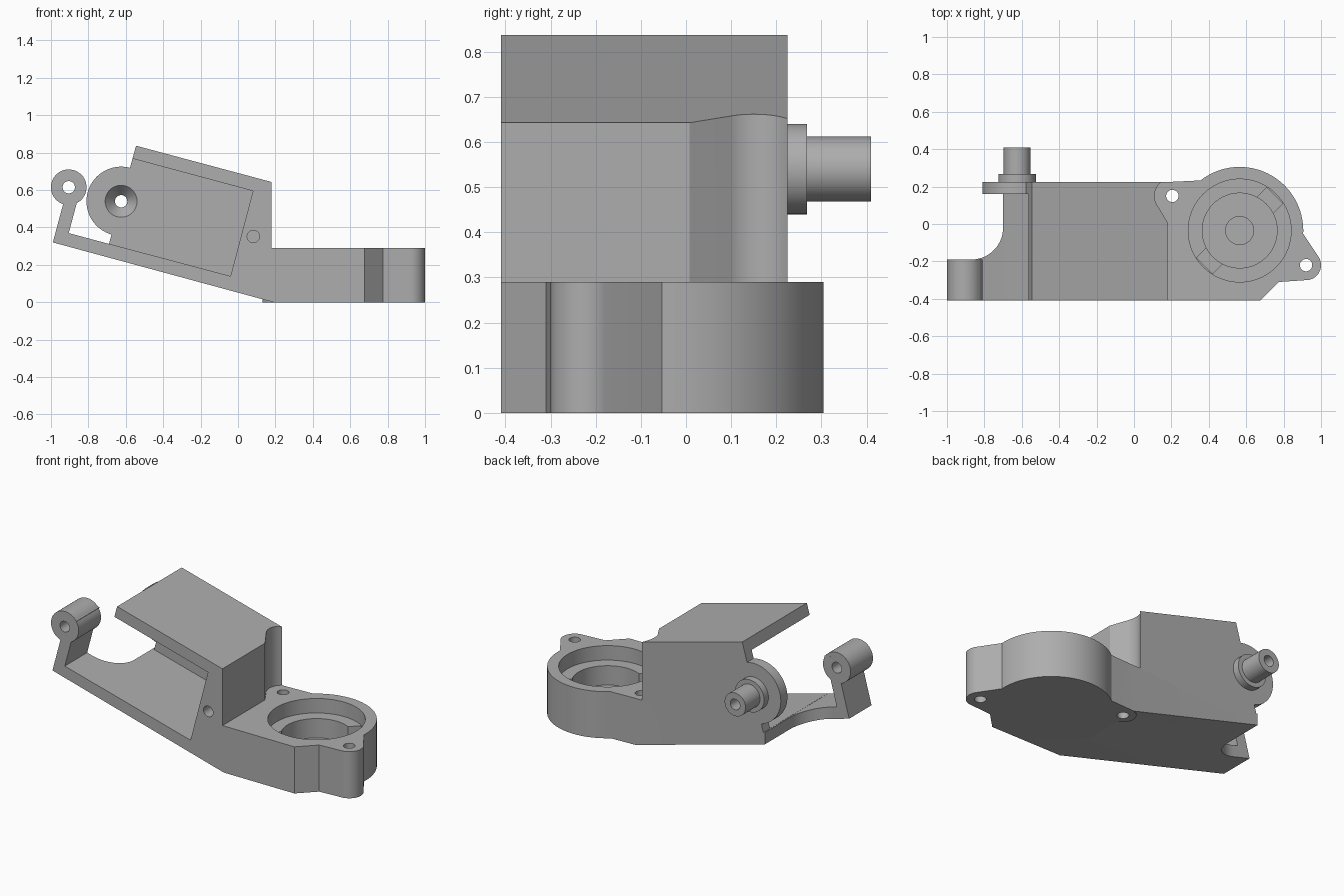
import bpy, bmesh, math
from mathutils import Vector

if "Cube" in bpy.data.objects:
    bpy.data.objects.remove(bpy.data.objects["Cube"], do_unlink=True)

grey = bpy.data.materials.new("plain grey")
grey.use_nodes = True
COLOUR = (0.42, 0.42, 0.42, 1)
grey.diffuse_color = COLOUR
grey.node_tree.nodes["Principled BSDF"].inputs["Base Color"].default_value = COLOUR


def arc(cx, cy, r, start, end, n=24):
    """Points on an arc, angles in degrees."""
    steps = [math.radians(start + (end - start) * i / n) for i in range(n + 1)]
    return [(cx + r * math.cos(a), cy + r * math.sin(a)) for a in steps]


def circle(c, r, n=64):
    return arc(*c, r, 0, 360, n)[:-1]


def loft(name, axis, sections):
    """Solid through (outline, level) sections along the y or z axis."""
    bm = bmesh.new()
    rings = []
    for outline, level in sections:
        rings.append([bm.verts.new((u, level, v) if axis == "y" else (u, v, level))
                      for u, v in outline])
    n = len(rings[0])
    for low, high in zip(rings, rings[1:]):
        for i in range(n):
            j = (i + 1) % n
            bm.faces.new((low[i], low[j], high[j], high[i]))
    bm.faces.new(rings[0][::-1])
    bm.faces.new(rings[-1])
    bmesh.ops.recalc_face_normals(bm, faces=bm.faces)
    mesh = bpy.data.meshes.new(name)
    bm.to_mesh(mesh)
    bm.free()
    mesh.materials.append(grey)
    obj = bpy.data.objects.new(name, mesh)
    bpy.context.collection.objects.link(obj)
    return obj


def prism(name, axis, outline, low, high):
    return loft(name, axis, [(outline, low), (outline, high)])


def combine(target, tool, operation):
    mod = target.modifiers.new("combine", "BOOLEAN")
    mod.object, mod.operation, mod.solver = tool, operation, "EXACT"
    bpy.context.view_layer.objects.active = target
    bpy.ops.object.modifier_apply(modifier=mod.name)
    bpy.data.objects.remove(tool, do_unlink=True)


def add(tool):
    combine(housing, tool, "UNION")


def cut(tool):
    combine(housing, tool, "DIFFERENCE")


FRONT, BACK, WALL = -0.41, 0.225, 0.16
TOP = 0.29
pivot = (-0.625, 0.54)
post_eye = (-0.905, 0.615)
bore = (0.565, -0.035)
lugs = [(0.205, 0.15), (0.92, -0.22)]
HOLE = 0.033

# Tilted housing with floor, roof and end post
housing = prism("housing", "y", [
    (-0.99, 0.32), (0.19, 0), (0.19, TOP), (0.18, TOP), (0.18, 0.643),
    (-0.545, 0.837), (-0.69, 0.312), (-0.905, 0.37), (-0.825, 0.67),
    (-0.85, 0.69), (-0.935, 0.525)], FRONT, BACK)

# Open pocket between floor and roof
cut(prism("pocket", "y", [(-0.905, 0.37), (-0.04, 0.14), (0.08, 0.595),
                          (-0.56, 0.767), (-0.78, 0.826)], -0.6, WALL))

# Rounded gap behind the post
add(prism("post_barrel", "y", circle(post_eye, 0.095), FRONT, -0.19))
cut(prism("floor_gap", "z", [(-1.2, -0.19)] + arc(-0.87, -0.02, 0.17, -90, 0)
          + [(-0.70, 0.4), (-1.2, 0.4)], -0.2, 1.2))
cut(prism("post_hole", "y", circle(post_eye, HOLE), -0.6, 0))

# Round base with its outer lug
add(prism("base", "z", [(0.19, FRONT), (0.675, FRONT), (0.775, -0.31)]
          + arc(*lugs[1], 0.08, -90, 30)
          + arc(*bore, 0.34, -3, 128, 64) + [(0.19, BACK)], 0, TOP))
add(prism("inner_lug", "z", circle(lugs[0], 0.074), 0, TOP))

# Clearance in the tower above the inner lug
cut(prism("lug_clearance", "z", [(0.4, 0), (0.185, 0)]
          + arc(*lugs[0], 0.095, 215, 125) + [(0.15, 0.4), (0.4, 0.4)], TOP, 1))
for lug in lugs:
    cut(prism("lug_hole", "z", circle(lug, HOLE), -0.1, 0.45))

# Stepped bore with a diagonal slot through the ledge
cut(prism("bore_wide", "z", circle(bore, 0.275, 96), 0.2, 0.5))
cut(prism("bore_narrow", "z", circle(bore, 0.2, 96), 0.08, 0.5))
along, across = Vector((1, 1)).normalized(), Vector((-1, 1)).normalized()
slot = [tuple(Vector(bore) + along * a * 0.266 + across * b * 0.06)
        for a, b in ((-1, -1), (1, -1), (1, 1), (-1, 1))]
cut(prism("bore_slot", "z", slot, 0.14, 0.5))
cut(prism("bore_dimple", "z", circle(bore, 0.075), 0.04, 0.5))

# Pivot disc with a countersunk hole, and a blind screw hole
add(prism("pivot_disc", "y", circle(pivot, 0.185, 96), WALL, BACK))
cut(loft("countersink", "y", [(circle(pivot, 0.094), WALL - 0.01),
                              (circle(pivot, HOLE), WALL + 0.06),
                              (circle(pivot, HOLE), 0.5)]))
cut(prism("screw_hole", "y", circle((0.082, 0.352), HOLE), -0.6, -0.1))

# Hollow pivot shaft with its collar
shaft = loft("pivot_shaft", "y", [(circle(pivot, r), y) for r, y in (
    (0.1, BACK), (0.1, 0.268), (0.072, 0.268), (0.072, 0.41))])
combine(shaft, prism("shaft_hole", "y", circle(pivot, HOLE), 0, 0.6), "DIFFERENCE")

# Smooth round walls, sharp edges
for obj in (housing, shaft):
    bpy.ops.object.select_all(action="DESELECT")
    obj.select_set(True)
    bpy.context.view_layer.objects.active = obj
    bpy.ops.object.shade_smooth_by_angle(angle=math.radians(25))
